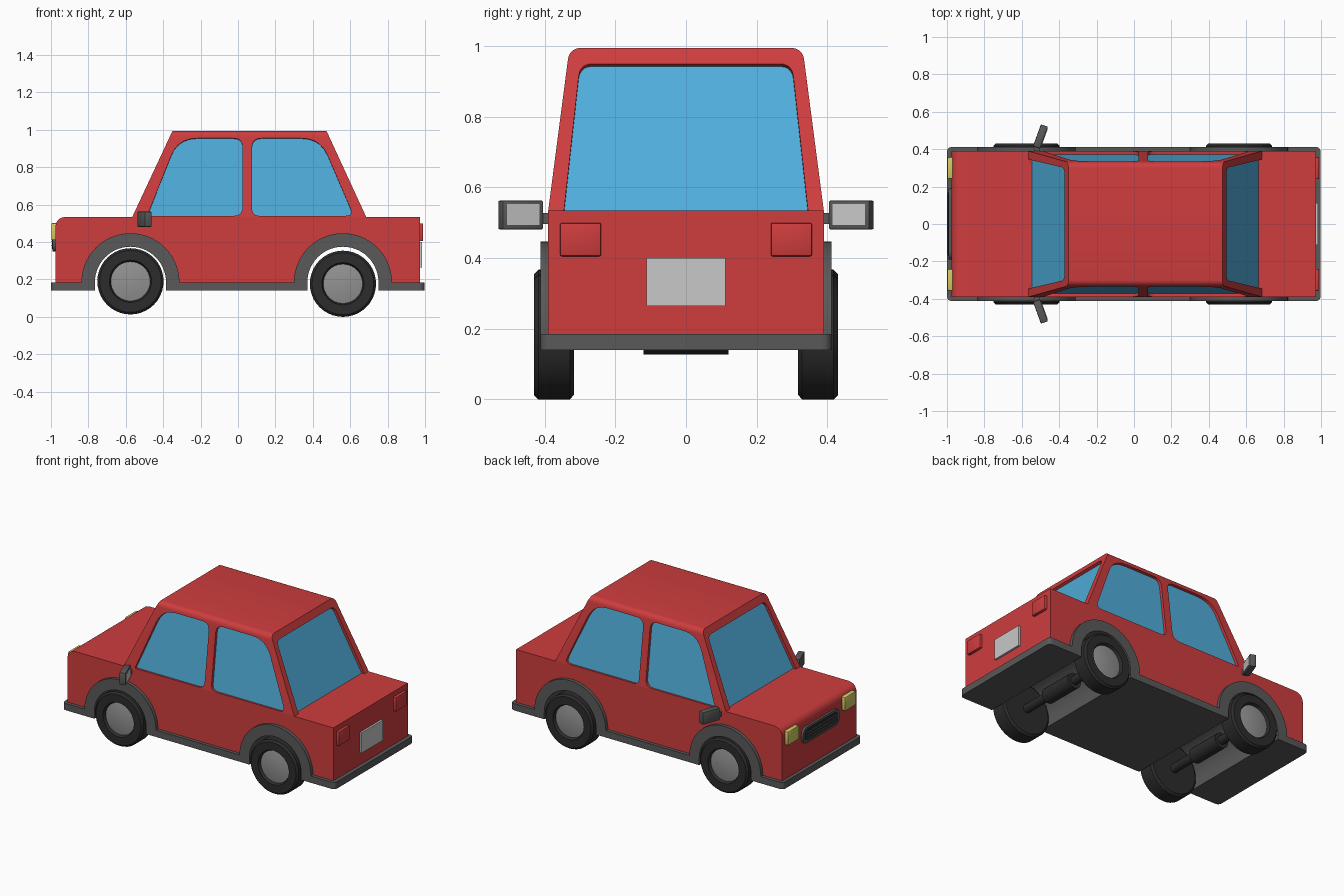
import bpy, bmesh
from math import sin, cos, pi, radians
from mathutils import Vector, Matrix

if "Cube" in bpy.data.objects:
    bpy.data.objects.remove(bpy.data.objects["Cube"])


def material(name, r, g, b):
    m = bpy.data.materials.new(name)
    m.use_nodes = True
    m.diffuse_color = (r, g, b, 1)
    bsdf = next(n for n in m.node_tree.nodes if n.type == 'BSDF_PRINCIPLED')
    bsdf.inputs["Base Color"].default_value = (r, g, b, 1)
    bsdf.inputs["Roughness"].default_value = 0.6
    return m


RED = material("red_paint", 0.62, 0.046, 0.048)
GLASS = material("blue_glass", 0.08, 0.42, 0.71)
TRIM = material("grey_trim", 0.1, 0.1, 0.1)
RUBBER = material("black_rubber", 0.025, 0.025, 0.025)
STEEL = material("hub_grey", 0.29, 0.29, 0.29)
PALE = material("pale_grey", 0.58, 0.58, 0.58)
YELLOW = material("lamp_yellow", 0.66, 0.58, 0.13)


def finish(name, bm, *mats):
    bmesh.ops.recalc_face_normals(bm, faces=bm.faces)
    me = bpy.data.meshes.new(name)
    bm.to_mesh(me)
    bm.free()
    for m in mats:
        me.materials.append(m)
    ob = bpy.data.objects.new(name, me)
    bpy.context.collection.objects.link(ob)
    return ob


def rounded(points, radii, n=5):
    """Round each corner of a 2D outline by its radius."""
    out = []
    for i, (p, r) in enumerate(zip(points, radii)):
        p = Vector(p)
        if r == 0:
            out.append(p)
            continue
        a = p + (Vector(points[i - 1]) - p).normalized() * r
        b = p + (Vector(points[(i + 1) % len(points)]) - p).normalized() * r
        for k in range(n + 1):
            t = k / n
            out.append(a * (1 - t) ** 2 + p * 2 * t * (1 - t) * 1.0 + b * t * t)
    return out


def prism(name, base, vec, mat):
    bm = bmesh.new()
    vec = Vector(vec)
    lo = [bm.verts.new(p) for p in base]
    hi = [bm.verts.new(Vector(p) + vec) for p in base]
    bm.faces.new(lo)
    bm.faces.new(hi)
    for i in range(len(lo)):
        bm.faces.new((lo[i - 1], lo[i], hi[i], hi[i - 1]))
    return finish(name, bm, mat)


def box(name, lo, hi, mat, bevel=0.0, matrix=None):
    bm = bmesh.new()
    lo, hi = Vector(lo), Vector(hi)
    bmesh.ops.create_cube(bm, size=1)
    for v in bm.verts:
        v.co = (lo + hi) / 2 + v.co * (hi - lo)
    if bevel:
        bmesh.ops.bevel(bm, geom=bm.edges[:], offset=bevel, segments=2, profile=0.5, affect='EDGES')
    if matrix:
        bm.transform(matrix)
    return finish(name, bm, mat)


def lathe(name, profile, x, z, side, mats, pick=lambda i: 0, steps=40):
    """Turn a (radius, y) profile round an axle at x, z."""
    bm = bmesh.new()
    rings = []
    for r, y in profile:
        if r == 0:
            rings.append([bm.verts.new((x, y * side, z))] * steps)
        else:
            rings.append([bm.verts.new((x + r * cos(2 * pi * k / steps), y * side,
                                        z + r * sin(2 * pi * k / steps))) for k in range(steps)])
    for i in range(len(rings) - 1):
        for k in range(steps):
            quad = [rings[i][k - 1], rings[i][k], rings[i + 1][k], rings[i + 1][k - 1]]
            f = bm.faces.new(list(dict.fromkeys(quad)))
            f.material_index = pick(i)
    return finish(name, bm, *mats)


WHEELS = (("nose", -0.575, 0.19), ("tail", 0.561, 0.177))
SIDES = (("near", -1), ("far", 1))
WELL, SILL, DECK, ROOF, HALF = 0.19, 0.185, 0.535, 0.995, 0.39


def arc(cx, r, n=28):
    return [(cx - r * cos(pi * k / n), SILL + r * sin(pi * k / n)) for k in range(n + 1)]


# Lower body with wheel wells running right across
outline = rounded([(0.972, SILL), (0.972, DECK), (-0.977, DECK), (-0.977, SILL)], (0, 0, 0.065, 0), 8)
for _, cx, _ in WHEELS:
    outline += [Vector(p) for p in arc(cx, WELL)]
body = prism("lower_body", [(p.x, -HALF, p.y) for p in outline], (0, 2 * HALF, 0), RED)
body.data.materials.append(TRIM)
for f in body.data.polygons:
    in_well = any(abs(f.center.x - cx) < WELL for _, cx, _ in WHEELS)
    if in_well and f.center.z < SILL + WELL + 0.01 and abs(f.normal.y) < 0.5:
        f.material_index = 1

# Sill and bumper slabs between the wells
a, b = WHEELS[0][1], WHEELS[1][1]
W = 0.412
for name, x0, x1, r0, r1 in (("nose_bumper", -1, a - WELL, 0.03, 0), ("floor_sill", a + WELL, b - WELL, 0, 0),
                             ("tail_bumper", b + WELL, 0.998, 0, 0.03)):
    o = rounded([(x0, -W), (x1, -W), (x1, W), (x0, W)], (r0, r1, r1, r0))
    prism(name, [(p.x, p.y, 0.14) for p in o], (0, 0, SILL - 0.14), TRIM)

# Wheels, arches and axles
tyre = [(0, .317), (.163, .317), (.177, .328), (.177, .418), (.165, .43), (.113, .43),
        (.105, .412), (.06, .42), (0, .423)]
for end, cx, cz in WHEELS:
    for side, s in SIDES:
        lathe(f"{end}_{side}_wheel", tyre, cx, cz, s, (RUBBER, STEEL), lambda i: int(i >= 6))
        ring = arc(cx, 0.262) + arc(cx, WELL)[::-1]
        prism(f"{end}_{side}_arch", [(x, s * 0.38, z) for x, z in ring], (0, s * (W - 0.38), 0), TRIM)
    lathe(f"{end}_axle", [(0, -.33), (.028, -.33), (.028, -.12), (.05, -.12), (.05, .12),
                          (.028, .12), (.028, .33), (0, .33)], cx, cz, 1, (RUBBER,), steps=20)


# Cabin: a tapered shell with window openings over a glass core
def section(z):
    t = (z - DECK) / (ROOF - DECK)
    return -0.565 + 0.215 * t, 0.685 - 0.212 * t, HALF - 0.06 * t


def taper(name, top, inset, mat, round_roof):
    bm = bmesh.new()
    bmesh.ops.create_cube(bm, size=2)
    for v in bm.verts:
        z = top if v.co.z > 0 else DECK
        x0, x1, y = section(z)
        v.co = (x0 + inset * 1.1 if v.co.x < 0 else x1 - inset * 1.1, v.co.y * (y - inset), z)
    if round_roof:
        edges = [e for e in bm.edges if all(v.co.z > top - 0.01 for v in e.verts)
                 and abs(e.verts[0].co.y - e.verts[1].co.y) < 0.01]
        bmesh.ops.bevel(bm, geom=edges, offset=0.03, segments=5, profile=0.5, affect='EDGES')
    return finish(name, bm, mat)


cabin = taper("cabin_shell", ROOF, 0, RED, True)
taper("window_glass", 0.972, 0.018, GLASS, False)

cutters = []


def opening(points, normal):
    n = Vector(normal).normalized()
    cutters.append(prism("window_cutter", [Vector(p) - n * 0.05 for p in points], n * 0.08, RED))


door_windows = (
    rounded([(-0.485, 0.54), (0.025, 0.54), (0.025, 0.955), (-0.32, 0.955)], (.012, .05, .05, .1)),
    rounded([(0.075, 0.54), (0.618, 0.54), (0.44, 0.955), (0.075, 0.955)], (.04, .045, .1, .05)))
for _, s in SIDES:
    for o in door_windows:
        opening([(p.x, s * section(p.y)[2], p.y) for p in o], (0, s * 0.46, 0.06))
screen = rounded([(-0.348, 0.51), (0.348, 0.51), (0.30, 0.95), (-0.30, 0.95)], (0, 0, .035, .035))
for i, nx in ((0, -0.46), (1, 0.46)):
    opening([(section(p.y)[i], p.x, p.y) for p in screen], (nx, 0, 0.213))

bpy.context.view_layer.objects.active = cabin
for c in cutters:
    c.hide_render = True
    mod = cabin.modifiers.new("opening", 'BOOLEAN')
    mod.operation, mod.solver, mod.object = 'DIFFERENCE', 'EXACT', c
    bpy.ops.object.modifier_apply(modifier=mod.name)
for c in cutters:
    bpy.data.objects.remove(c)

# Lamps, mirrors
for side, s in SIDES:
    y0, y1 = sorted((s * 0.24, s * 0.357))
    box(f"{side}_headlamp", (-0.998, y0, 0.41), (-0.96, y1, 0.502), YELLOW, 0.007)
    box(f"{side}_tail_lamp", (0.95, y0, 0.405), (0.99, y1, 0.5), RED, 0.006)
    turn = Matrix.Translation((-0.5, s * 0.468, 0.522)) @ Matrix.Rotation(-s * radians(20), 4, 'Z')
    box(f"{side}_mirror_housing", (-.02, -.062, -.041), (.02, .062, .041), TRIM, 0.005, turn)
    box(f"{side}_mirror_face", (.018, -.049, -.029), (.023, .049, .031), PALE, 0, turn)
    y0, y1 = sorted((s * 0.37, s * 0.43))
    box(f"{side}_mirror_stem", (-.535, y0, .497), (-.505, y1, .527), TRIM)

# Number plate panel and grille
box("tail_plate", (0.96, -0.112, 0.265), (0.985, 0.112, 0.4), PALE)


def grille_plate(name, w, h, r, x0, depth, mat):
    o = rounded([(-w, -h), (w, -h), (w, h), (-w, h)], (r,) * 4)
    prism(name, [(x0, p.x, 0.402 + p.y) for p in o], (depth, 0, 0), mat)


grille_plate("grille_frame", 0.19, 0.053, 0.045, -0.992, 0.03, TRIM)
grille_plate("grille_mesh", 0.172, 0.039, 0.035, -0.995, 0.01, RUBBER)
for k in range(3):
    z = 0.402 + (k - 1) * 0.02
    box(f"grille_bar_{k + 1}", (-0.998, -0.165, z - 0.003), (-0.99, 0.165, z + 0.003), TRIM)

# Smooth the curved parts, keep the creases
bpy.ops.object.select_all(action='DESELECT')
for ob in bpy.context.scene.objects:
    if ob.type == 'MESH':
        ob.select_set(True)
bpy.context.view_layer.objects.active = cabin
bpy.ops.object.shade_smooth_by_angle(angle=radians(30))
